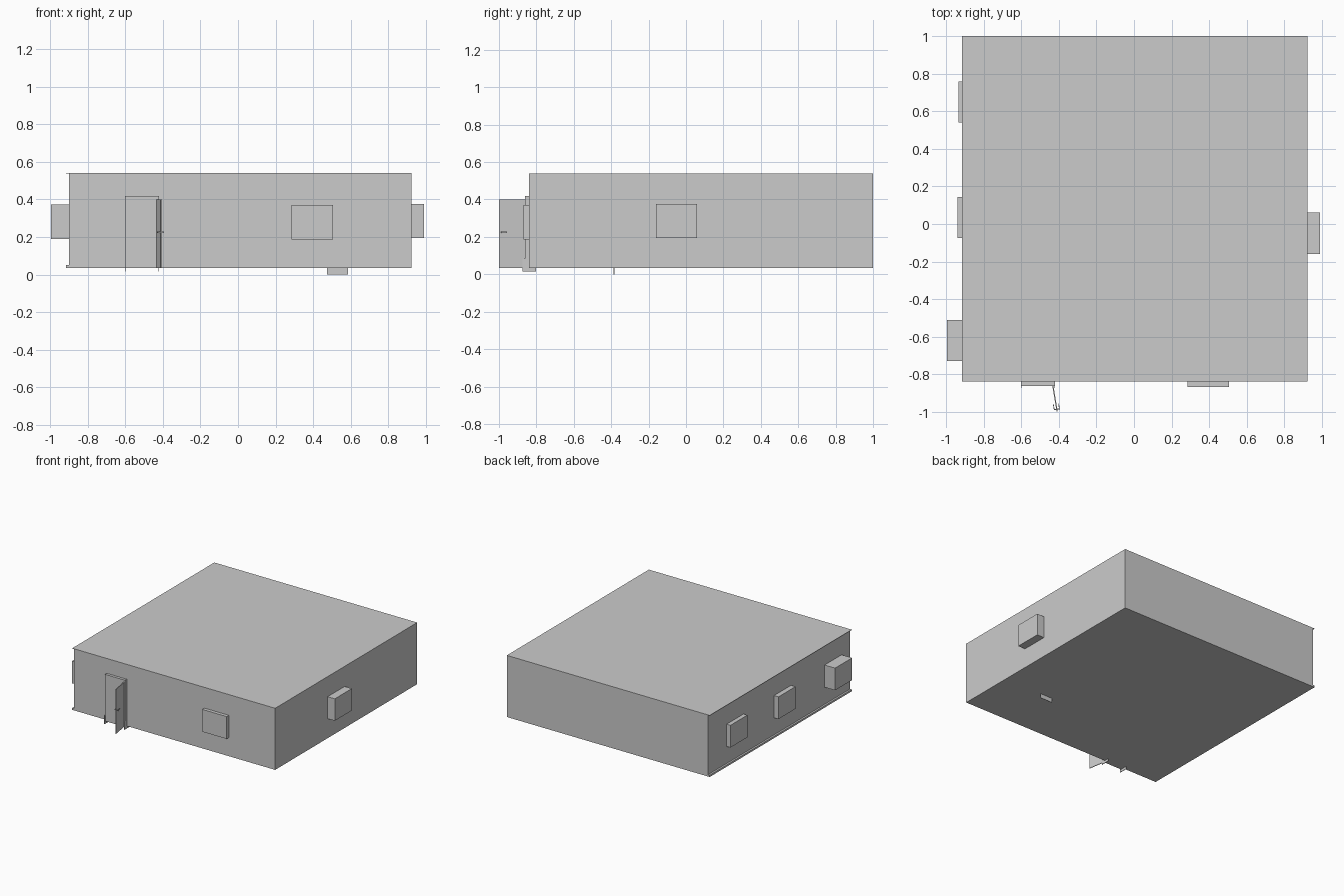
import bpy, math
from mathutils import Matrix

if "Cube" in bpy.data.objects:
    bpy.data.objects.remove(bpy.data.objects["Cube"])


def box(name, x, y, z):
    """Box from (min, max) ranges on each axis."""
    bpy.ops.mesh.primitive_cube_add(size=1)
    ob = bpy.context.object
    ob.name = name
    size = [r[1] - r[0] for r in (x, y, z)]
    mid = [(r[0] + r[1]) / 2 for r in (x, y, z)]
    ob.data.transform(Matrix.Translation(mid) @ Matrix.Diagonal((*size, 1)))
    return ob


# Room shell: floor, wall block set in on the left, thin roof sheet
box("floor", (-0.915, 0.925), (-0.84, 1.0), (0.035, 0.05))
box("walls", (-0.90, 0.925), (-0.84, 1.0), (0.05, 0.537))
box("roof", (-0.915, 0.925), (-0.84, 1.0), (0.537, 0.54))

# Window boxes on the left wall
for i, (depth, y) in enumerate([(-0.995, -0.62), (-0.94, 0.035), (-0.935, 0.65)]):
    box(f"left_window_{i + 1}", (depth, -0.90), (y - 0.11, y + 0.11), (0.19, 0.372))

# Right and front window boxes
box("right_window", (0.925, 0.99), (-0.16, 0.06), (0.195, 0.375))
box("front_window", (0.285, 0.505), (-0.868, -0.84), (0.187, 0.37))

# Door surround with a thin foot plate at each side
box("door_frame", (-0.602, -0.42), (-0.862, -0.84), (0.035, 0.418))
for side, x in (("left", -0.60), ("right", -0.422)):
    box(f"{side}_frame_foot", (x - 0.002, x + 0.002), (-0.873, -0.803), (0.015, 0.085))

# Door leaf standing open, built along local -y and swung about its hinge
parts = [box("door_leaf", (-0.003, 0.003), (-0.14, 0.0), (0.035, 0.40))]
for s, side in ((-1, "inner"), (1, "outer")):
    stem = sorted((s * 0.002, s * 0.016))
    grip = sorted((s * 0.012, s * 0.016))
    parts.append(box(f"{side}_handle_stem", stem, (-0.13, -0.125), (0.222, 0.228)))
    parts.append(box(f"{side}_handle_grip", grip, (-0.13, -0.10), (0.222, 0.228)))
for ob in parts:
    ob.location = (-0.432, -0.861, 0)
    ob.rotation_euler.z = math.radians(9.5)

# Thin plate hanging under the floor
box("under_plate", (0.475, 0.585), (-0.387, -0.383), (0.0, 0.036))
